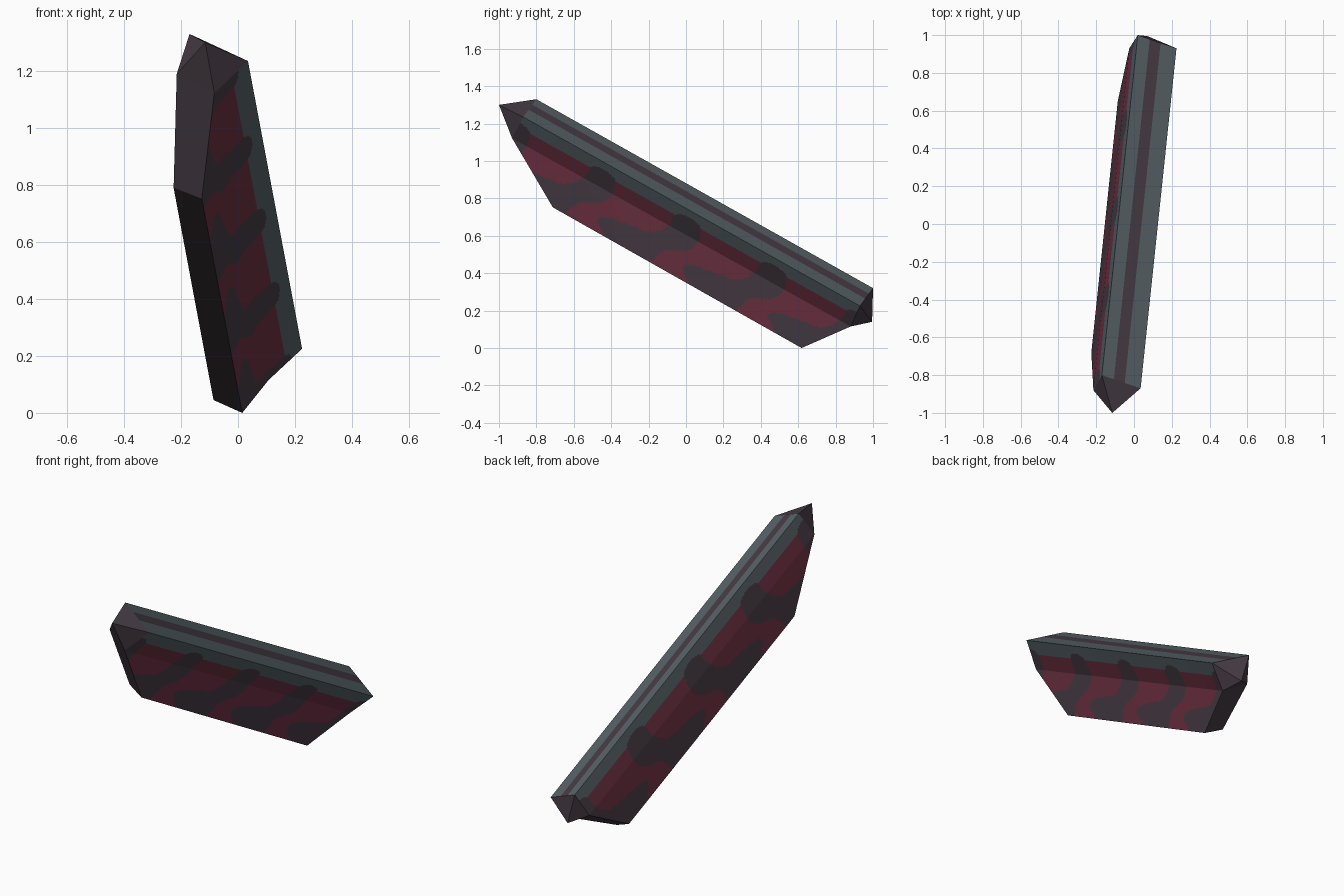
import bpy, bmesh
from mathutils import Vector as V

if "Cube" in bpy.data.objects:
    bpy.data.objects.remove(bpy.data.objects["Cube"])

def mat(name, rgb):
    m = bpy.data.materials.new(name)
    lin = [((c / 255 + 0.055) / 1.055) ** 2.4 for c in rgb]
    m.diffuse_color = (*lin, 1)
    m.use_nodes = True
    m.node_tree.nodes["Principled BSDF"].inputs["Base Color"].default_value = m.diffuse_color
    return m

MATS = [mat("dark plum", (72, 61, 70)), mat("slate grey", (88, 99, 104)), mat("deep red", (112, 50, 68))]
PLUM, GREY, RED = range(3)

# Corner points of the bar, upper front end and lower back end
front = dict(tl=V((-.17, -.80, 1.33)), tr=V((.035, -.87, 1.235)), ml=V((-.215, -.88, 1.19)),
             mr=V((-.083, -.93, 1.122)), bl=V((-.226, -.68, .79)), br=V((-.127, -.712, .752)),
             tip=V((-.115, -1.0, 1.30)))
back = dict(tl=V((.02, 1.0, .32)), tr=V((.225, .93, .225)), ml=V((-.025, .93, .185)),
            mr=V((.107, .88, .115)), bl=V((-.086, .65, .045)), br=V((.015, .618, 0)),
            tip=V((.07, .995, .14)))
AXIS = (back["tl"] - front["tl"]).normalized()
CENTRE = V((0, 0, .63))

def finish(name, bm):
    bmesh.ops.remove_doubles(bm, verts=bm.verts, dist=1e-5)
    bm.normal_update()
    for f in bm.faces:                      # all faces point outward
        if f.normal.dot(f.calc_center_median() - CENTRE) < 0:
            f.normal_flip()
    me = bpy.data.meshes.new(name)
    bm.to_mesh(me)
    bm.free()
    for m in MATS:
        me.materials.append(m)
    ob = bpy.data.objects.new(name, me)
    bpy.context.collection.objects.link(ob)

def sheet(bm, a, b, rows, nu, rule):
    """Ruled strip from edge a to edge b; rule(row fraction, axial position) gives the colour."""
    grid = [[bm.verts.new(front[a].lerp(back[a], i / nu).lerp(front[b].lerp(back[b], i / nu), r))
             for i in range(nu + 1)] for r in rows]
    for j in range(len(rows) - 1):
        for i in range(nu):
            q = [grid[j][i], grid[j][i + 1], grid[j + 1][i + 1], grid[j + 1][i]]
            f = bm.faces.new(q)
            c = sum((v.co for v in q), V()) / 4
            f.material_index = rule((rows[j] + rows[j + 1]) / 2, c.dot(AXIS))

# Repeating stepped blotch: height row, start and end along the bar
PERIOD = .526
BLOTCH = [(.28, .42, .46), (.36, .38, .51), (.48, .365, .525), (.94, .36, .54), (1.2, .33, .53),
          (1.38, .28, .49), (1.52, .07, .42), (1.62, .01, .39), (1.75, .0, .38), (2.03, .09, .36)]

def blotch(v, s):
    ph = (s + .756) % PERIOD
    for (v0, l0, r0), (v1, l1, r1) in zip(BLOTCH, BLOTCH[1:]):
        if v0 <= v < v1:
            k = (v - v0) / (v1 - v0)
            lo, hi = l0 + (l1 - l0) * k, r0 + (r1 - r0) * k
            return lo < ph < hi or lo < ph + PERIOD < hi
    return False

def side_rule(offset):
    def rule(r, s):
        v = r + offset
        if blotch(v, s):
            return PLUM
        return GREY if v < .47 else RED
    return rule

# Patterned sides, upper flare and lower body
for side, name in (("l", "left_side"), ("r", "right_side")):
    bm = bmesh.new()
    upper = [0, .28] + [.28 + .19 * i / 5 for i in range(1, 6)] + [.47 + .53 * i / 8 for i in range(1, 9)]
    sheet(bm, "t" + side, "m" + side, upper, 220, side_rule(0))
    sheet(bm, "m" + side, "b" + side, [i / 24 for i in range(25)], 220, side_rule(1))
    finish(name, bm)

# Top with a long stripe
bm = bmesh.new()
sheet(bm, "tl", "tr", [0, .31, .59, 1], 1, lambda r, s: PLUM if .31 < r < .59 else GREY)
finish("top_panel", bm)

# Underside
bm = bmesh.new()
sheet(bm, "bl", "br", [0, 1], 1, lambda r, s: PLUM)
finish("underside", bm)

# Pointed end caps
for name, p in (("front_cap", front), ("back_cap", back)):
    bm = bmesh.new()
    vs = {k: bm.verts.new(c) for k, c in p.items()}
    for keys in ("tip tl tr", "tip tr mr", "tip ml tl", "tip mr ml", "ml mr br bl"):
        bm.faces.new([vs[k] for k in keys.split()])
    finish(name, bm)
